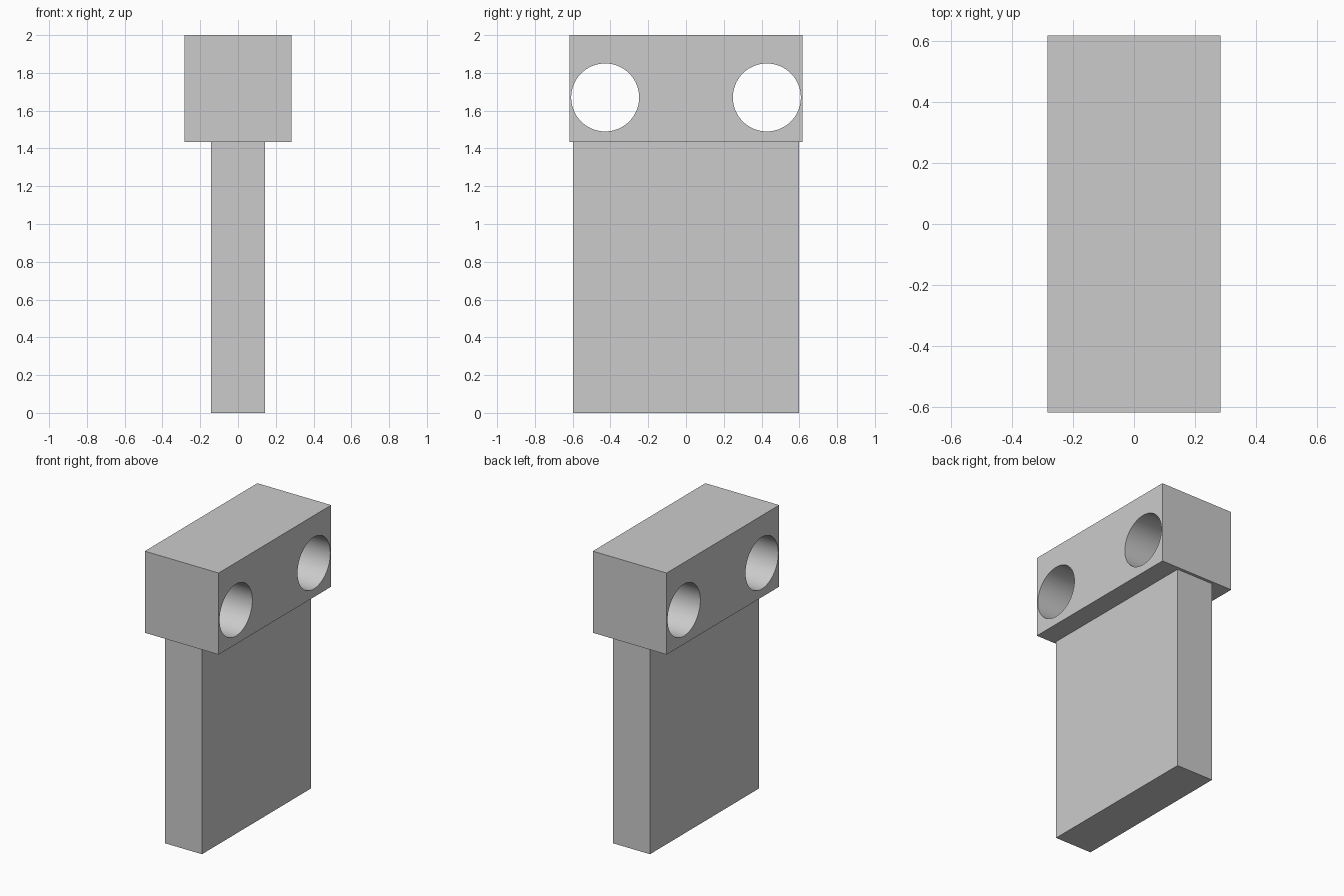
import bpy
from math import pi

if "Cube" in bpy.data.objects:
    bpy.data.objects.remove(bpy.data.objects["Cube"], do_unlink=True)

grey = bpy.data.materials.new("light_grey")
grey.use_nodes = True
colour = (0.6, 0.6, 0.6, 1)
grey.diffuse_color = colour
grey.node_tree.nodes["Principled BSDF"].inputs["Base Color"].default_value = colour


def box(name, width, depth, bottom, top):
    """Box centred on x and y, spanning bottom to top."""
    bpy.ops.mesh.primitive_cube_add(size=1, location=(0, 0, (bottom + top) / 2))
    obj = bpy.context.object
    obj.name = name
    obj.scale = (width, depth, top - bottom)
    bpy.ops.object.transform_apply(location=True, rotation=False, scale=True)
    obj.data.materials.append(grey)
    return obj


# Upright slab and the wider block on top of it
slab = box("slab", 0.284, 1.196, 0, 1.433)
head = box("head_block", 0.568, 1.236, 1.433, 2)

# Two round holes through the block, side to side
for side in (-1, 1):
    bpy.ops.mesh.primitive_cylinder_add(
        vertices=64, radius=0.18, depth=1,
        location=(0, side * 0.428, 1.67), rotation=(0, pi / 2, 0))
    cutter = bpy.context.object
    cutter.data.materials.append(grey)
    cut = head.modifiers.new("hole", "BOOLEAN")
    cut.operation = "DIFFERENCE"
    cut.solver = "EXACT"
    cut.object = cutter
    bpy.context.view_layer.objects.active = head
    bpy.ops.object.modifier_apply(modifier=cut.name)
    bpy.data.objects.remove(cutter, do_unlink=True)

# Smooth hole walls with crisp rims
bpy.ops.object.select_all(action="DESELECT")
head.select_set(True)
bpy.context.view_layer.objects.active = head
bpy.ops.object.shade_smooth_by_angle(angle=pi / 6)
